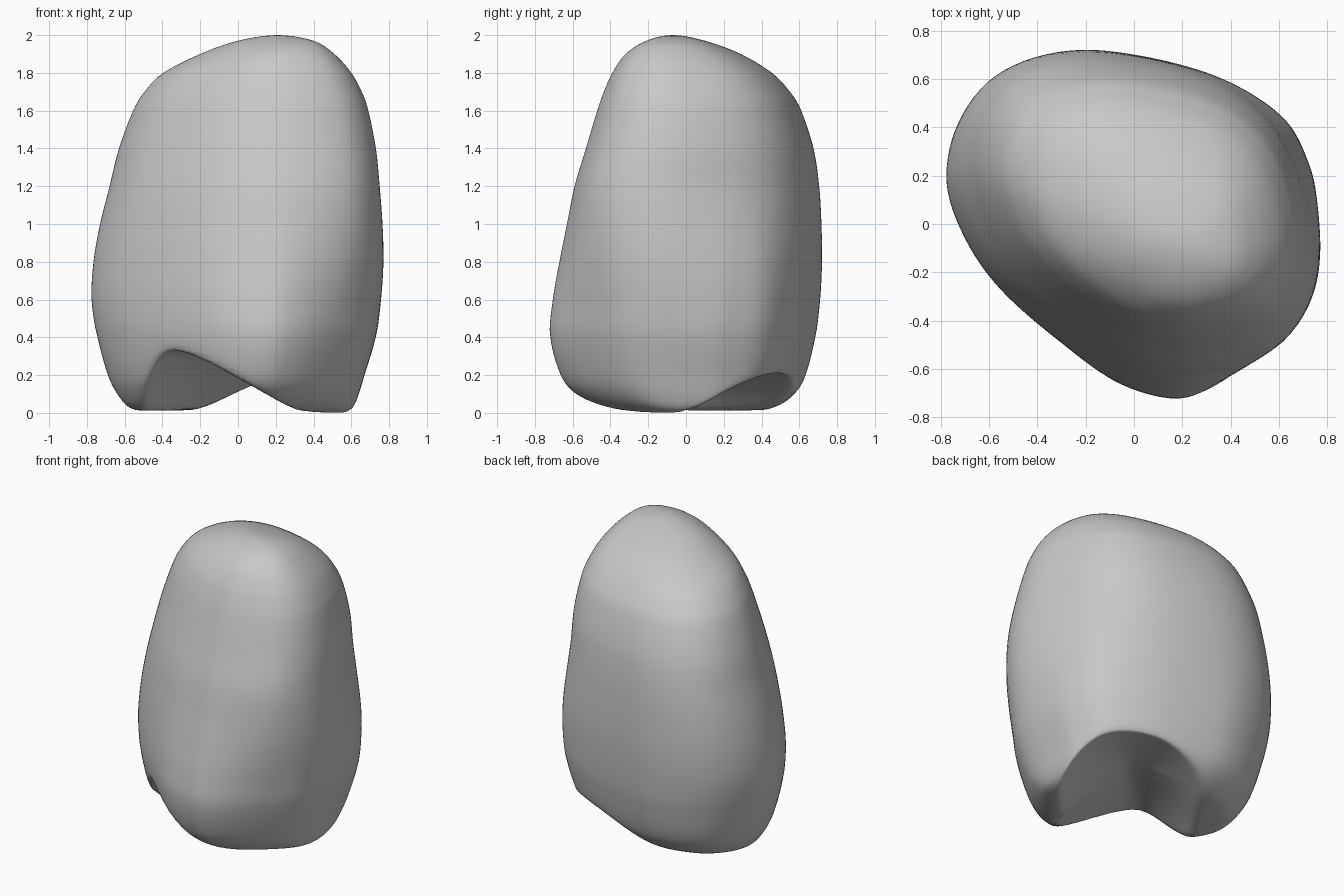
import bpy
import bmesh
import math
from mathutils import Vector

cube = bpy.data.objects.get("Cube")
if cube:
    bpy.data.objects.remove(cube, do_unlink=True)

SIDES = 120         # vertices around each ring
STEPS = 5           # rings between two key sections
CAP_RINGS = 26      # rings across the underside

# Plan outline of the lower body, counter-clockwise
OUTLINE = [(.77, .1), (.755, -.15), (.685, -.335), (.5, -.545), (.32, -.68), (.16, -.72),
           (-.07, -.65), (-.3, -.485), (-.55, -.265), (-.7, -.05), (-.775, .18),
           (-.72, .42), (-.55, .62), (-.27, .72), (0, .705), (.36, .615), (.635, .46),
           (.74, .27)][::-1]

# Key sections: height, min x, max x, min y, max y
SECTIONS = [(0, -.5, .575, -.31, .38), (.03, -.58, .61, -.46, .48), (.1, -.64, .64, -.585, .575),
            (.2, -.69, .67, -.665, .635), (.4, -.745, .73, -.72, .685), (.6, -.775, .757, -.705, .71),
            (.8, -.765, .77, -.67, .72), (1, -.73, .765, -.63, .717), (1.2, -.68, .75, -.59, .705),
            (1.4, -.63, .73, -.53, .675), (1.6, -.555, .69, -.47, .61), (1.7, -.495, .655, -.435, .55),
            (1.8, -.395, .6, -.39, .455), (1.9, -.2, .51, -.32, .29), (1.97, 0, .4, -.21, .1),
            (2, .21, .21, -.07, -.07)]


def spline(before, start, end, after, t):
    """Catmull-Rom blend of four tuples."""
    return tuple(0.5 * (2 * b + (c - a) * t + (2 * a - 5 * b + 4 * c - d) * t * t
                        + (3 * b - a - 3 * c + d) * t ** 3)
                 for a, b, c, d in zip(before, start, end, after))


def normalise(points):
    """Fit an outline to the box from -1 to 1."""
    lows = [min(p[axis] for p in points) for axis in (0, 1)]
    highs = [max(p[axis] for p in points) for axis in (0, 1)]
    return [Vector([2 * (p[a] - lows[a]) / (highs[a] - lows[a]) - 1 for a in (0, 1)])
            for p in points]


def lower_outline():
    """Evenly sampled, faceted outline of the lower body."""
    count = len(OUTLINE)
    points = []
    for i in range(SIDES):
        position = i * count / SIDES
        k = int(position)
        keys = [OUTLINE[(k + j) % count] for j in (-1, 0, 1, 2)]
        points.append(spline(*keys, position - k))
    return normalise(points)


def upper_outline(lower):
    """Rounder diagonal oval, kept flatter on the front-right cheek."""
    points = []
    for p in lower:
        d = p.normalized()
        skew = 2 * d.x * d.y
        oval = d * (1 + 0.06 * skew ** 2) / math.sqrt(1 + 0.2 * skew)
        cheek = max(0, -(d.x + d.y) / math.sqrt(2))
        points.append(oval.lerp(p, 0.6 * cheek))
    return normalise(points)


def smooth_sections():
    """Sections from the foot to just under the crown."""
    z, x_low, x_high, y_low, y_high = SECTIONS[-2]
    keys = [SECTIONS[0]] + SECTIONS + [(z, x_high, x_low, y_high, y_low)]
    return [spline(*keys[k:k + 4], step / STEPS)
            for k in range(len(SECTIONS) - 1) for step in range(STEPS)]


def underside_height(x, y):
    """Diagonal arch that splits the underside into two feet."""
    across = (y - x) / math.sqrt(2)
    along = (x + y) / math.sqrt(2)
    peak = 0.28 - 0.11 * along
    offset = across + 0.03 - 0.08 * max(along, 0)
    width = 0.47 + 0.25 * along if offset > 0 else 0.45 - 0.65 * min(along, 0)
    power = max(1.5, 1.3 + 1.5 * along)
    arch = (peak + 0.03) * (1 - (abs(offset) / width) ** power) - 0.03
    return max(arch, 0.03 * across)


def place(bm, x, y, z):
    return bm.verts.new((x, y, max(z, underside_height(x, y))))


def bridge(bm, lower, upper):
    for i in range(SIDES):
        j = (i + 1) % SIDES
        bm.faces.new((lower[i], lower[j], upper[j], upper[i]))


# Body rings, from the feet upwards
bm = bmesh.new()
foot_shape = lower_outline()
dome_shape = upper_outline(foot_shape)
rings = []
for z, x_low, x_high, y_low, y_high in smooth_sections():
    blend = min(max(z - 0.3, 0), 1)
    blend = blend * blend * (3 - 2 * blend)
    shape = normalise([foot.lerp(dome, blend) for foot, dome in zip(foot_shape, dome_shape)])
    rings.append([place(bm, (x_low + x_high + p.x * (x_high - x_low)) / 2,
                        (y_low + y_high + p.y * (y_high - y_low)) / 2, z) for p in shape])
for lower, upper in zip(rings, rings[1:]):
    bridge(bm, lower, upper)

# Crown
z, x, _, y, _ = SECTIONS[-1]
crown = bm.verts.new((x, y, z))
for i in range(SIDES):
    bm.faces.new((rings[-1][i], rings[-1][(i + 1) % SIDES], crown))

# Arched underside
rim = [v.co.copy() for v in rings[0]]
centre = sum(rim, Vector()) / SIDES
outer = rings[0]
for ring in range(1, CAP_RINGS):
    inner = []
    for co in rim:
        p = co.lerp(centre, ring / CAP_RINGS)
        inner.append(place(bm, p.x, p.y, 0))
    bridge(bm, inner, outer)
    outer = inner
hub = place(bm, centre.x, centre.y, 0)
for i in range(SIDES):
    bm.faces.new((outer[(i + 1) % SIDES], outer[i], hub))

# Soften the rim of the arch
low_verts = [v for v in bm.verts if v.co.z < 0.42]
for _ in range(3):
    bmesh.ops.smooth_vert(bm, verts=low_verts, factor=0.5,
                          use_axis_x=True, use_axis_y=True, use_axis_z=True)

bmesh.ops.recalc_face_normals(bm, faces=bm.faces)
mesh = bpy.data.meshes.new("stone_body")
bm.to_mesh(mesh)
bm.free()
body = bpy.data.objects.new("stone_body", mesh)
bpy.context.collection.objects.link(body)

# Plain grey stone
grey = bpy.data.materials.new("stone_grey")
grey.use_nodes = True
colour = (0.58, 0.58, 0.58, 1)
grey.diffuse_color = colour
grey.node_tree.nodes["Principled BSDF"].inputs["Base Color"].default_value = colour
mesh.materials.append(grey)

# Smooth surface
bpy.ops.object.select_all(action='DESELECT')
body.select_set(True)
bpy.context.view_layer.objects.active = body
bpy.ops.object.shade_smooth_by_angle(angle=math.radians(60))
